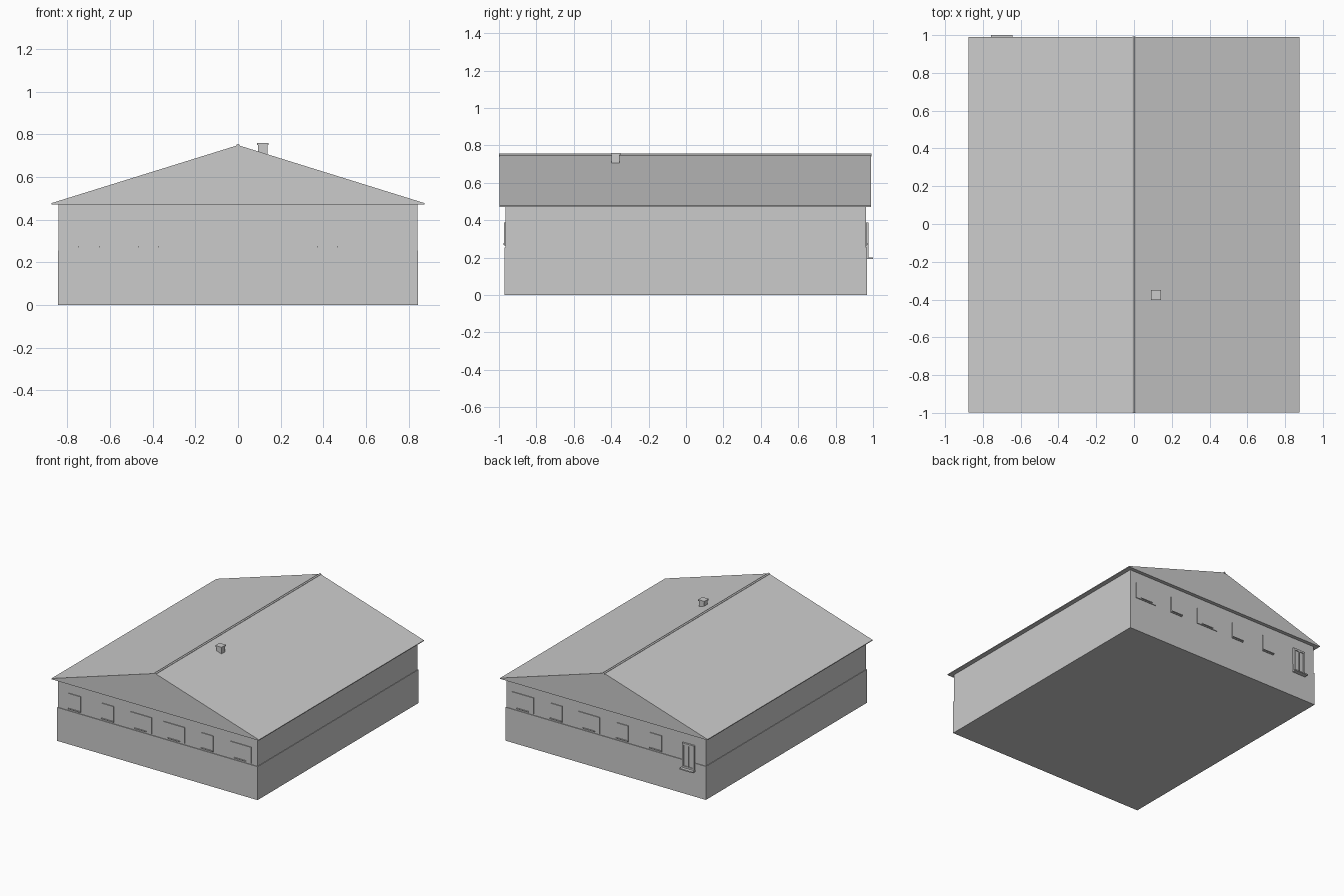
import bpy, bmesh

old = bpy.data.objects.get("Cube")
if old:
    bpy.data.objects.remove(old, do_unlink=True)

# One plain grey for the whole building
grey = bpy.data.materials.new("light_grey")
grey.use_nodes = True
colour = (0.6, 0.6, 0.6, 1)
grey.diffuse_color = colour
grey.node_tree.nodes["Principled BSDF"].inputs["Base Color"].default_value = colour


def finish(name, bm):
    bmesh.ops.recalc_face_normals(bm, faces=bm.faces)
    mesh = bpy.data.meshes.new(name)
    bm.to_mesh(mesh)
    bm.free()
    mesh.materials.append(grey)
    obj = bpy.data.objects.new(name, mesh)
    bpy.context.collection.objects.link(obj)
    return obj


def box(name, x, y, z):
    """Box from (low, high) ranges."""
    bm = bmesh.new()
    bmesh.ops.create_cube(bm, size=1)
    for v in bm.verts:
        v.co = [sum(r) / 2 + c * (r[1] - r[0]) for r, c in zip((x, y, z), v.co)]
    return finish(name, bm)


def extrude_y(name, profile, y0, y1):
    """Solid from an (x, z) profile drawn along y."""
    bm = bmesh.new()
    face = bm.faces.new([bm.verts.new((x, y0, z)) for x, z in profile])
    out = bmesh.ops.extrude_face_region(bm, geom=[face])["geom"]
    moved = [g for g in out if isinstance(g, bmesh.types.BMVert)]
    bmesh.ops.translate(bm, verts=moved, vec=(0, y1 - y0, 0))
    return finish(name, bm)


FRONT, BACK = -0.966, 0.962
LEDGE, EAVE, RIDGE = 0.255, 0.472, 0.75

# Walls: the lower storey stands slightly proud of the upper one
box("lower_walls", (-0.845, 0.845), (FRONT - 0.005, BACK + 0.005), (0, LEDGE))
box("upper_walls", (-0.841, 0.841), (FRONT, BACK), (LEDGE, EAVE))

# Solid gabled roof with thin eaves, and its ridge cap
extrude_y("roof", [(-0.875, EAVE), (0.875, EAVE), (0.875, EAVE + 0.006),
                   (0, RIDGE), (-0.875, EAVE + 0.006)], -0.998, 0.99)
extrude_y("ridge_cap", [(-0.008, 0.742), (0.008, 0.742), (0.008, 0.75),
                        (0, 0.757), (-0.008, 0.75)], -1.0, 0.992)

# Chimney
box("chimney_shaft", (0.095, 0.139), (-0.397, -0.355), (0.68, 0.75))
box("chimney_cap", (0.09, 0.144), (-0.402, -0.35), (0.75, 0.76))


def window(name, x, wall, out, wide):
    """Shallow window panel with a projecting sill."""
    half = 0.09 if wide else 0.05
    box(name, (x - half, x + half), sorted((wall, wall + out * 0.006)), (0.265, 0.388))
    box(name + "_sill", (x - 0.05, x + 0.05),
        sorted((wall, wall + out * 0.013)), (0.27, 0.276))


# Front and back rows of windows
columns = [-0.70 + 0.28 * i for i in range(6)]
for i, x in enumerate(columns):
    window(f"front_window_{i + 1}", x, FRONT, -1, i in (2, 3, 5))
    if i:
        window(f"back_window_{i + 1}", x, BACK, 1, i in (3, 5))

# Tall framed window at the back, with a mullion and deep sill
cx, low, high = columns[0], 0.2, 0.388
depth = (BACK, BACK + 0.014)
for side in (-1, 1):
    edge = cx + side * 0.044
    box("tall_window_jamb", (edge - 0.007, edge + 0.007), depth, (low, high))
box("tall_window_head", (cx - 0.05, cx + 0.05), depth, (high - 0.014, high))
box("tall_window_foot", (cx - 0.05, cx + 0.05), depth, (low, low + 0.014))
box("tall_window_mullion", (cx - 0.005, cx + 0.005), depth, (low, high))
box("tall_window_pane", (cx - 0.044, cx + 0.044), (BACK, BACK + 0.007), (low, high))
box("tall_window_sill", (cx - 0.056, cx + 0.056), (BACK, 1.0), (0.192, 0.201))
